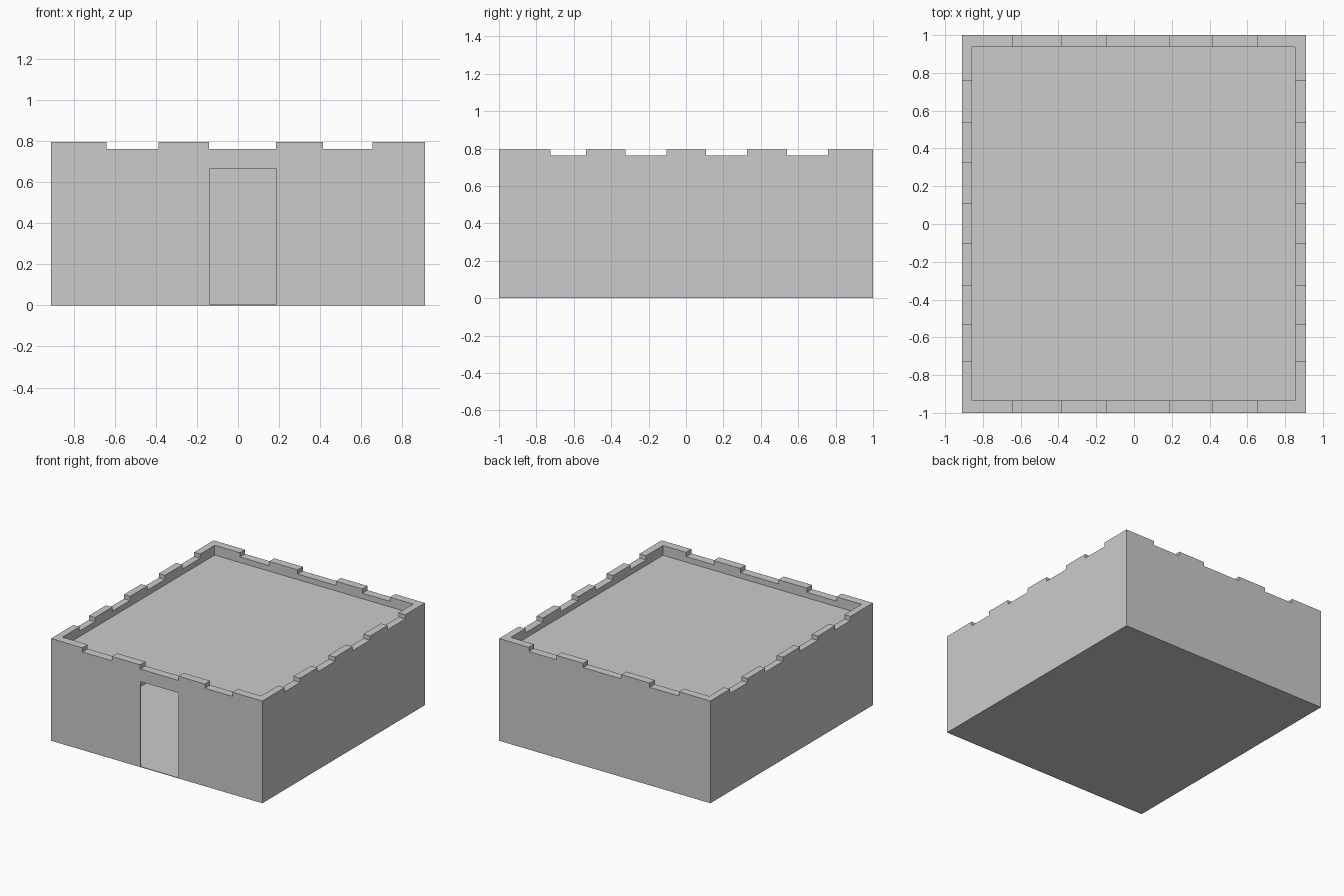
import bpy

if "Cube" in bpy.data.objects:
    bpy.data.objects.remove(bpy.data.objects["Cube"])

W, D, H = 0.91, 1.0, 0.796      # half width, half depth, wall height
ROOF, NOTCH, T = 0.72, 0.763, 0.005


def box(name, x0, x1, y0, y1, z0, z1):
    bpy.ops.mesh.primitive_cube_add(size=1)
    ob = bpy.context.object
    ob.name = name
    for v in ob.data.vertices:
        v.co = (x1 if v.co.x > 0 else x0,
                y1 if v.co.y > 0 else y0,
                z1 if v.co.z > 0 else z0)
    return ob


def cut(target, *bounds):
    cutter = box("cutter", *bounds)
    cutter.hide_render = True
    mod = target.modifiers.new("cut", 'BOOLEAN')
    mod.operation = 'DIFFERENCE'
    mod.solver = 'EXACT'
    mod.object = cutter
    bpy.context.view_layer.objects.active = target
    bpy.ops.object.modifier_apply(modifier=mod.name)
    bpy.data.objects.remove(cutter)


# Outer block
building = box("flat_roof_building", -W, W, -D, D, 0, H)

# Sunken roof behind the parapet
cut(building, -0.857, 0.853, -0.935, 0.937, ROOF, 1)

# Thin-walled room and its front doorway
cut(building, -W + T, W - T, -D + T, D - T, T, ROOF - T)
cut(building, -0.14, 0.186, -D - 0.1, -D + 0.1, T, 0.666)

# Crenel gaps on front and back
for a, b in ((-0.64, -0.387), (-0.142, 0.186), (0.415, 0.654)):
    cut(building, a, b, -D - 0.1, D + 0.1, NOTCH, 1)

# Crenel gaps on both sides
for a, b in ((-0.725, -0.535), (-0.323, -0.105), (0.108, 0.325), (0.54, 0.758)):
    cut(building, -W - 0.1, W + 0.1, a, b, NOTCH, 1)
